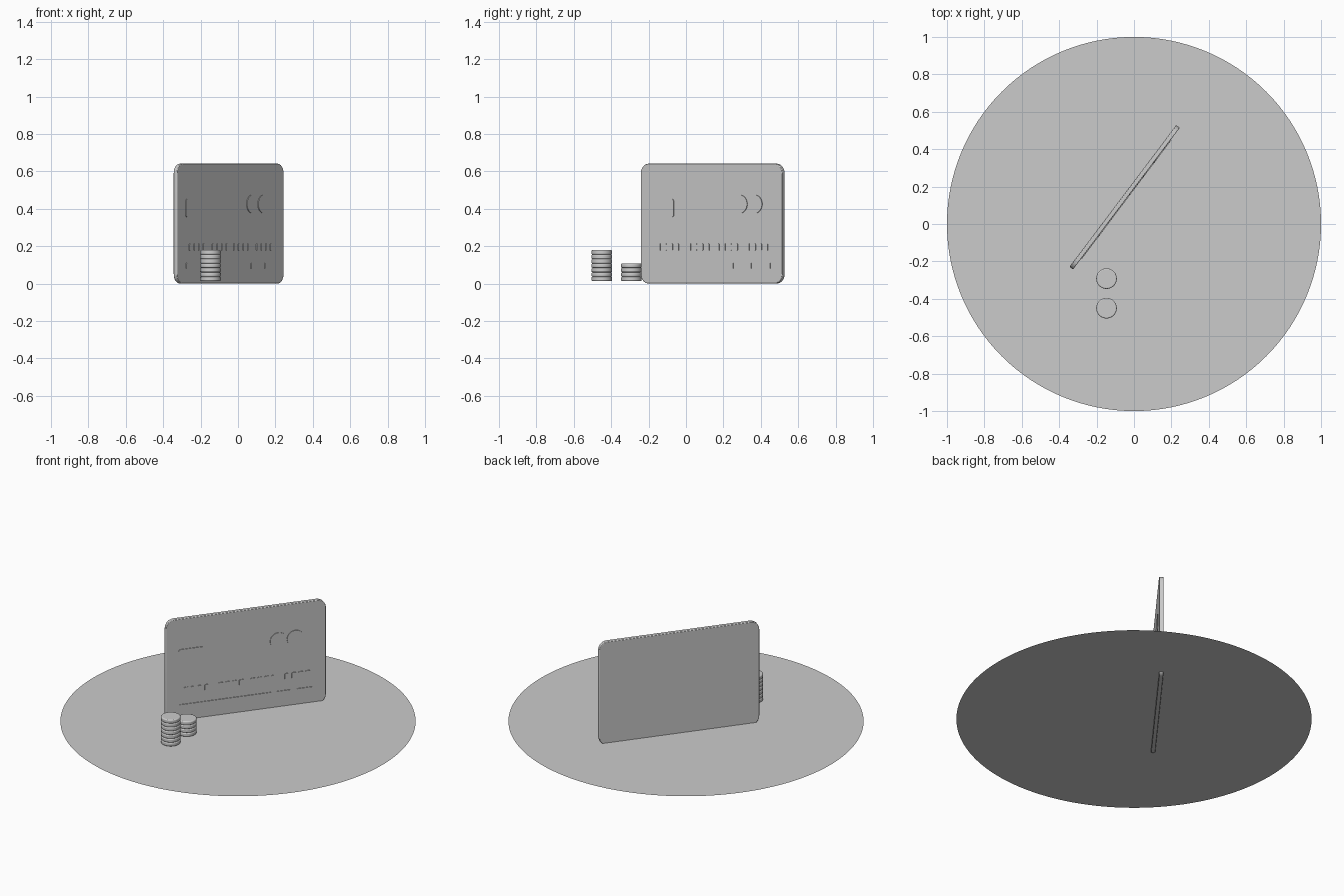
import bpy, bmesh, math
from mathutils import Matrix

if "Cube" in bpy.data.objects:
    bpy.data.objects.remove(bpy.data.objects["Cube"])

THICK = 0.024
EMBOSS = 0.004
FLOOR = 0.013
CARD = Matrix.Translation((-0.05, 0.143, 0)) @ Matrix.Rotation(math.radians(53), 4, 'Z')


def finish(name, bm, matrix=Matrix(), bevel=0, segments=2):
    bmesh.ops.recalc_face_normals(bm, faces=bm.faces)
    mesh = bpy.data.meshes.new(name)
    bm.to_mesh(mesh)
    bm.free()
    ob = bpy.data.objects.new(name, mesh)
    bpy.context.collection.objects.link(ob)
    ob.matrix_world = matrix
    if bevel:
        mod = ob.modifiers.new("edge", 'BEVEL')
        mod.width, mod.segments = bevel, segments
        mod.limit_method, mod.angle_limit = 'ANGLE', math.radians(50)
    bpy.context.view_layer.objects.active = ob
    bpy.ops.object.select_all(action='DESELECT')
    ob.select_set(True)
    bpy.ops.object.shade_smooth_by_angle(angle=math.radians(35))
    return ob


def add_plate(bm, x0, x1, z0, z1, r, y_front, y_back, steps=8):
    """Upright plate with rounded corners, in card space (front is -y)."""
    verts = []
    corners = [(x1 - r, z1 - r), (x0 + r, z1 - r), (x0 + r, z0 + r), (x1 - r, z0 + r)]
    for q, (cx, cz) in enumerate(corners):
        for i in range(steps + 1):
            a = math.pi / 2 * (q + i / steps)
            verts.append(bm.verts.new((cx + r * math.cos(a), y_front, cz + r * math.sin(a))))
    face = bm.faces.new(verts)
    ext = bmesh.ops.extrude_face_region(bm, geom=[face], use_keep_orig=True)
    moved = [v for v in ext['geom'] if isinstance(v, bmesh.types.BMVert)]
    bmesh.ops.translate(bm, verts=moved, vec=(0, y_back - y_front, 0))


def raised(name, boxes, r):
    """Raised details on the front face of the card."""
    bm = bmesh.new()
    for x0, x1, z0, z1 in boxes:
        add_plate(bm, x0, x1, z0, z1, r, -THICK / 2 - EMBOSS, -THICK / 2 + 0.002,
                  steps=4 if r < 0.03 else 12)
    return finish(name, bm, CARD)


# Round base sheet
bm = bmesh.new()
bmesh.ops.create_circle(bm, cap_ends=True, segments=128, radius=1,
                        matrix=Matrix.Translation((0, 0, FLOOR)))
base = finish("base_disc", bm)

# Card body
bm = bmesh.new()
add_plate(bm, -0.474, 0.474, 0, 0.641, 0.052, -THICK / 2, THICK / 2)
finish("card_body", bm, CARD, bevel=0.003)

# Chip, twin round marks and printed bars
raised("card_chip", [(-0.40, -0.25, 0.355, 0.452)], 0.014)
for i, cx in enumerate((0.192, 0.292)):
    raised(f"card_round_{i + 1}", [(cx - 0.049, cx + 0.049, 0.376, 0.474)], 0.0485)
raised("card_bars", [(-0.394, 0.148, 0.08, 0.11), (0.18, 0.268, 0.08, 0.11),
                     (0.302, 0.395, 0.08, 0.11)], 0.003)

# Four groups of four small embossed blocks
blocks = []
for start in (-0.367, -0.163, 0.027, 0.229):
    for k in range(4):
        x = start + k * 0.041
        blocks.append((x, x + 0.027, 0.176, 0.214))
raised("card_embossed_blocks", blocks, 0.005)

# Two coin stacks
COIN = 0.0237
for stack, (y, count) in enumerate(((-0.45, 7), (-0.292, 4))):
    for i in range(count):
        bm = bmesh.new()
        bmesh.ops.create_cone(bm, cap_ends=True, segments=48, radius1=0.055,
                              radius2=0.055, depth=COIN)
        place = Matrix.Translation((-0.147, y, FLOOR + COIN * (i + 0.5)))
        finish(f"coin_stack_{stack + 1}_coin_{i + 1}", bm, place, bevel=0.006, segments=3)
